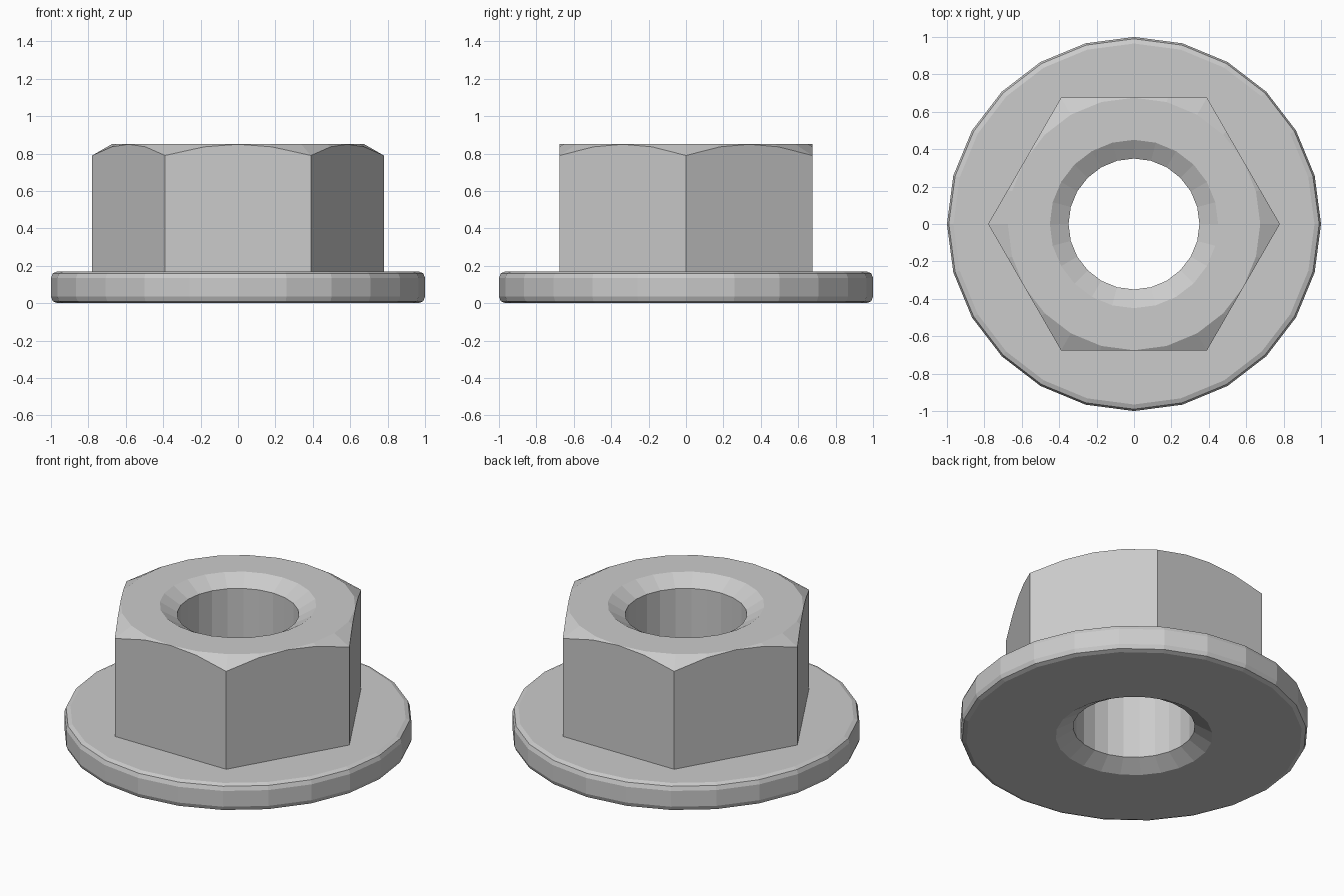
import bpy, bmesh
from math import cos, sin, pi

if "Cube" in bpy.data.objects:
    bpy.data.objects.remove(bpy.data.objects["Cube"])


def lathe(name, profile, sides):
    """Solid of revolution about z from (radius, height) points, bottom to top."""
    bm = bmesh.new()
    rings = [[bm.verts.new((r * cos(2 * pi * i / sides), r * sin(2 * pi * i / sides), z))
              for i in range(sides)] for r, z in profile]
    for a, b in zip(rings, rings[1:]):
        for i in range(sides):
            j = (i + 1) % sides
            bm.faces.new((a[i], a[j], b[j], b[i]))
    bm.faces.new(rings[0][::-1])
    bm.faces.new(rings[-1])
    mesh = bpy.data.meshes.new(name)
    bm.to_mesh(mesh)
    bm.free()
    ob = bpy.data.objects.new(name, mesh)
    bpy.context.collection.objects.link(ob)
    return ob


def boolean(target, tool, operation):
    """Apply a boolean and remove the helper."""
    tool.hide_render = True
    mod = target.modifiers.new(operation, 'BOOLEAN')
    mod.operation, mod.object, mod.solver = operation, tool, 'EXACT'
    bpy.context.view_layer.objects.active = target
    bpy.ops.object.modifier_apply(modifier=mod.name)
    bpy.data.objects.remove(tool)


H, F = 0.85, 0.17   # total height, flange height
SIDES = 24

# hexagonal body, its top corners trimmed by a 30 degree cone
nut = lathe("flange_nut", [(0.78, 0.08), (0.78, H)], 6)
trim = lathe("corner_trim", [(0.9, 0.0), (0.9, 0.721), (0.675, H)], SIDES)
boolean(nut, trim, 'INTERSECT')

# round flange with softened rims
flange = lathe("flange", [(0.965, 0), (0.99, 0.01), (1, 0.035),
                          (1, F - 0.035), (0.99, F - 0.01), (0.965, F)], SIDES)
boolean(nut, flange, 'UNION')

# through hole, countersunk at both ends
c = 0.06
hole = lathe("hole", [(0.55, -c), (0.35, c), (0.35, H - c), (0.55, H + c)], SIDES)
boolean(nut, hole, 'DIFFERENCE')
